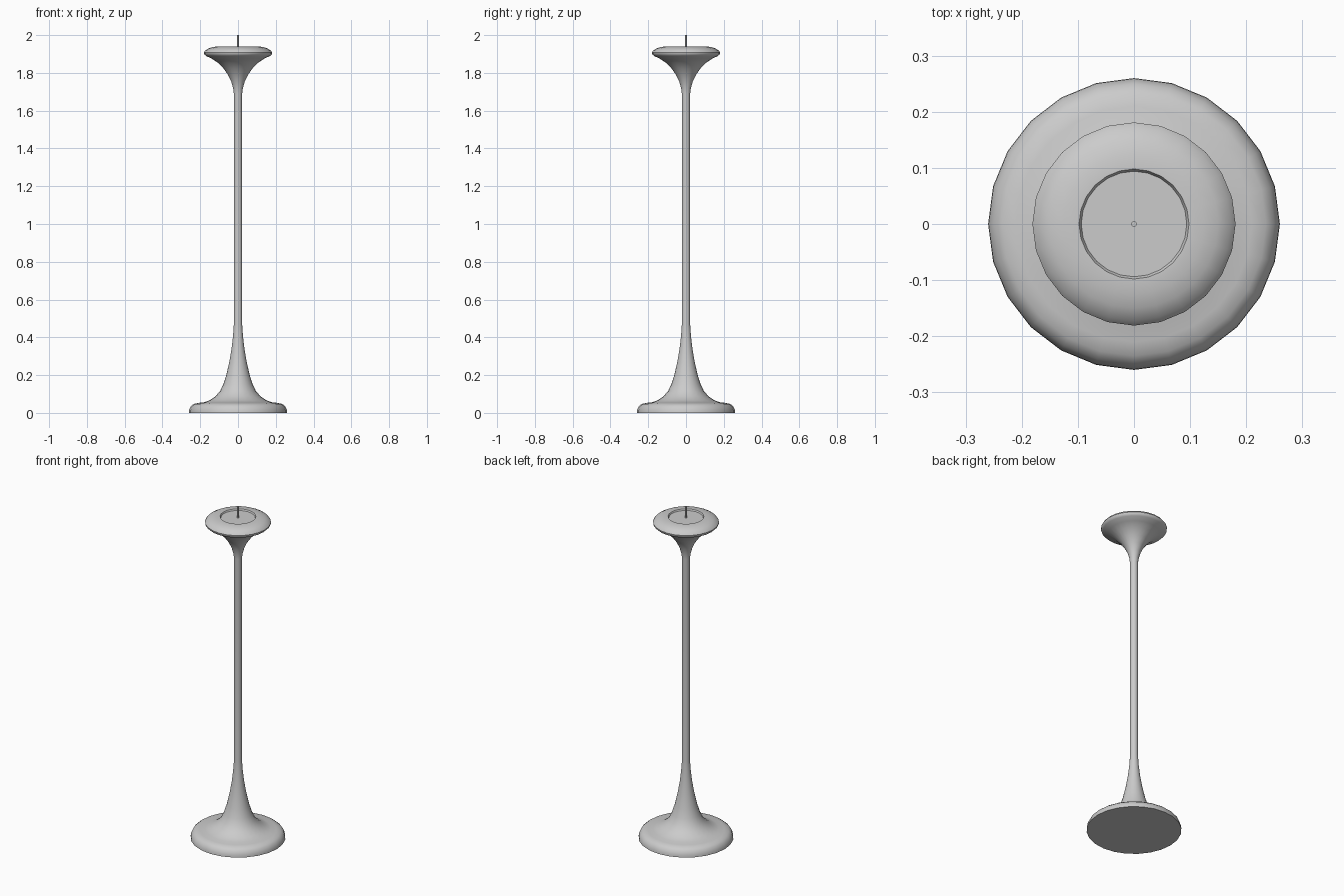
import bpy, bmesh, math

cube = bpy.data.objects.get("Cube")
if cube:
    bpy.data.objects.remove(cube)

metal = bpy.data.materials.new("satin_grey")
metal.use_nodes = True
grey = (0.6, 0.6, 0.6, 1)
metal.diffuse_color = grey
metal.node_tree.nodes["Principled BSDF"].inputs["Base Color"].default_value = grey


def lathe(name, profile, sides=24):
    """Revolve (radius, height) points about the z axis."""
    bm = bmesh.new()
    verts = [bm.verts.new((r, 0, z)) for r, z in profile]
    edges = [bm.edges.new(pair) for pair in zip(verts, verts[1:])]
    bmesh.ops.spin(bm, geom=verts + edges, cent=(0, 0, 0), axis=(0, 0, 1),
                   angle=math.tau, steps=sides)
    bmesh.ops.remove_doubles(bm, verts=bm.verts, dist=0.0002)
    bmesh.ops.recalc_face_normals(bm, faces=bm.faces)
    mesh = bpy.data.meshes.new(name)
    bm.to_mesh(mesh)
    bm.free()
    mesh.materials.append(metal)
    obj = bpy.data.objects.new(name, mesh)
    bpy.context.collection.objects.link(obj)
    bpy.ops.object.select_all(action="DESELECT")
    obj.select_set(True)
    bpy.context.view_layer.objects.active = obj
    bpy.ops.object.shade_smooth_by_angle(angle=math.radians(40))
    return obj


# Foot, flared neck, slim stem, trumpet and rounded pan in one turned piece
lathe("candle_stand", [
    (0, 0), (0.26, 0), (0.259, 0.015), (0.25, 0.035), (0.235, 0.047),
    (0.21, 0.053), (0.18, 0.056), (0.15, 0.067), (0.12, 0.087),
    (0.095, 0.115), (0.078, 0.15), (0.062, 0.2), (0.046, 0.27),
    (0.034, 0.34), (0.026, 0.41), (0.022, 0.47),
    (0.022, 1.69), (0.026, 1.72), (0.036, 1.755), (0.053, 1.79),
    (0.078, 1.825), (0.108, 1.855), (0.14, 1.876), (0.17, 1.89),
    (0.18, 1.9), (0.181, 1.908), (0.172, 1.92), (0.15, 1.932),
    (0.125, 1.938), (0.104, 1.94), (0.098, 1.94), (0.094, 1.932), (0, 1.932)])

# Pricket that holds the candle
lathe("candle_spike", [(0, 1.93), (0.005, 1.93), (0.005, 2), (0, 2)], 12)
